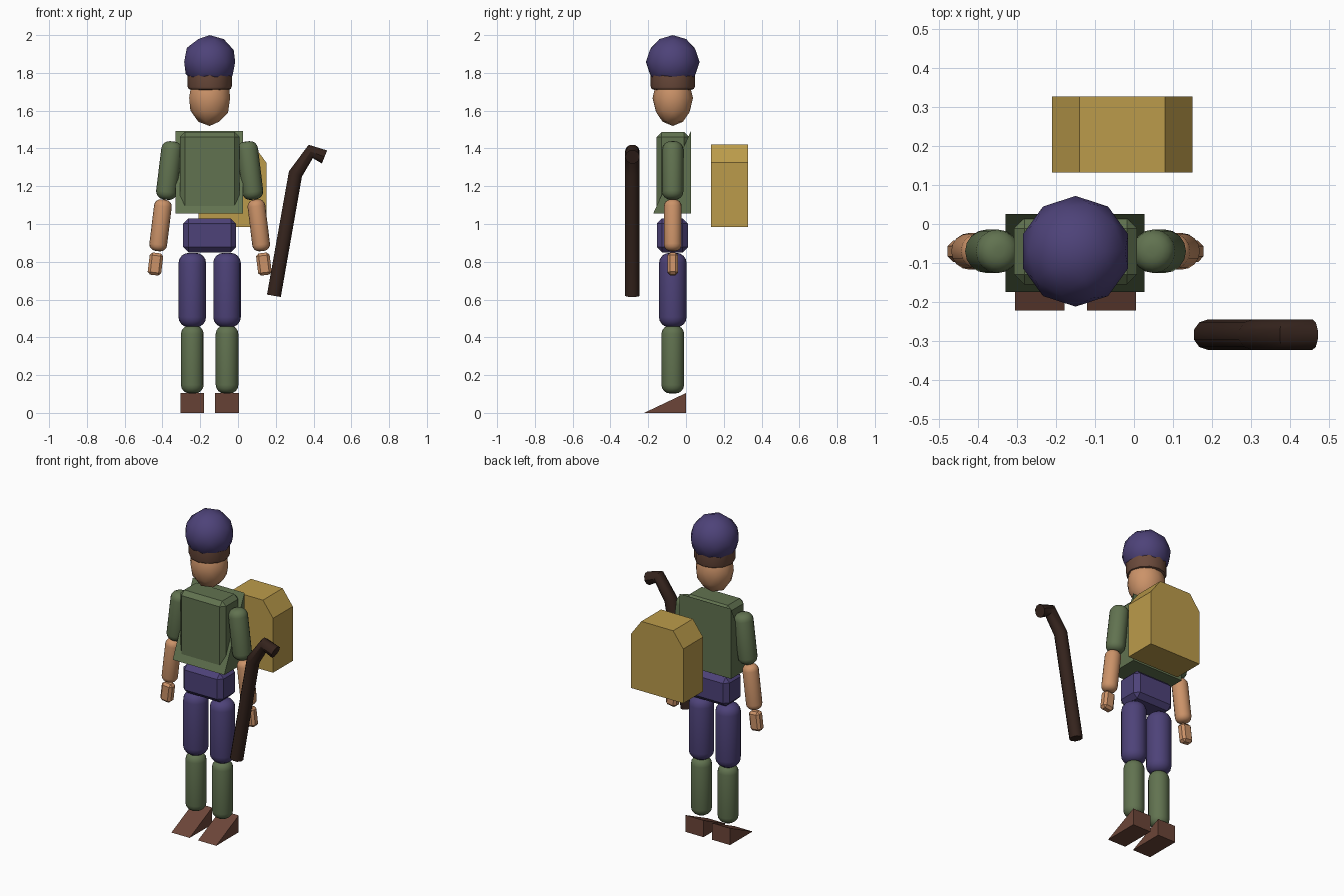
import bpy, bmesh, math
from mathutils import Matrix, Vector

if "Cube" in bpy.data.objects:
    bpy.data.objects.remove(bpy.data.objects["Cube"])

CX, CY = -0.15, -0.07   # body axis


def material(name, rgb):
    m = bpy.data.materials.new(name)
    m.diffuse_color = (*rgb, 1)
    m.use_nodes = True
    m.node_tree.nodes["Principled BSDF"].inputs["Base Color"].default_value = m.diffuse_color
    return m


PURPLE = material("purple", (0.075, 0.055, 0.19))
GREEN = material("green", (0.12, 0.17, 0.08))
SKIN = material("skin", (0.60, 0.29, 0.14))
HAIR = material("hair", (0.15, 0.07, 0.045))
LEATHER = material("leather", (0.15, 0.06, 0.04))
CANVAS = material("canvas", (0.50, 0.33, 0.07))
WOOD = material("wood", (0.035, 0.017, 0.012))


def finish(name, bm, mat, loc=(0, 0, 0), tilt=0.0, smooth=None):
    bmesh.ops.recalc_face_normals(bm, faces=bm.faces[:])
    me = bpy.data.meshes.new(name)
    bm.to_mesh(me)
    bm.free()
    ob = bpy.data.objects.new(name, me)
    bpy.context.collection.objects.link(ob)
    me.materials.append(mat)
    ob.location = loc
    ob.rotation_euler = (0, tilt, 0)
    if smooth:
        bpy.ops.object.select_all(action='DESELECT')
        ob.select_set(True)
        bpy.context.view_layer.objects.active = ob
        bpy.ops.object.shade_smooth_by_angle(angle=math.radians(smooth))
    return ob


def box(name, mat, loc, size, bevel, tilt=0.0):
    bm = bmesh.new()
    bmesh.ops.create_cube(bm, size=1, matrix=Matrix.Diagonal((*size, 1)))
    bmesh.ops.bevel(bm, geom=bm.edges[:], offset=bevel, segments=1, affect='EDGES')
    return finish(name, bm, mat, loc, tilt)


def limb(name, mat, loc, radius, length, tilt=0.0):
    bm = bmesh.new()
    bmesh.ops.create_cone(bm, cap_ends=True, segments=16, radius1=radius,
                          radius2=radius, depth=length)
    rims = [e for e in bm.edges if abs(e.verts[0].co.z - e.verts[1].co.z) < 1e-4]
    bmesh.ops.bevel(bm, geom=rims, offset=radius * 0.75, segments=4,
                    profile=0.5, affect='EDGES')
    return finish(name, bm, mat, loc, tilt, smooth=40)


def prism(name, mat, pts, depth):
    """Extrude a closed 3D outline along the depth vector."""
    bm = bmesh.new()
    f = bm.faces.new([bm.verts.new(p) for p in pts])
    r = bmesh.ops.extrude_face_region(bm, geom=[f])
    vs = [v for v in r['geom'] if isinstance(v, bmesh.types.BMVert)]
    bmesh.ops.translate(bm, verts=vs, vec=depth)
    if not any(len(e.link_faces) == 1 for e in bm.edges):
        return finish(name, bm, mat)
    bmesh.ops.holes_fill(bm, edges=bm.edges[:])
    return finish(name, bm, mat)


def wedge(name, mat, x0, x1, y0, y1, z0, z1):
    return prism(name, mat, [(x0, y0, z0), (x0, y1, z0), (x0, y1, z1)],
                 Vector((x1 - x0, 0, 0)))


# head
bm = bmesh.new()
bmesh.ops.create_icosphere(bm, subdivisions=2, radius=1,
                           matrix=Matrix.Diagonal((0.114, 0.107, 0.148, 1)))
finish("head", bm, SKIN, (CX, CY, 1.667), smooth=40)

# hair band under the cap
bm = bmesh.new()
bmesh.ops.create_cone(bm, cap_ends=True, segments=12, radius1=0.117,
                      radius2=0.117, depth=0.09)
rim = [e for e in bm.edges if e.verts[0].co.z < 0 and e.verts[1].co.z < 0]
bmesh.ops.bevel(bm, geom=rim, offset=0.018, segments=2, profile=0.5, affect='EDGES')
finish("hair", bm, HAIR, (CX, CY, 1.755), smooth=40)

# cap: ball with a flat underside
bm = bmesh.new()
bmesh.ops.create_icosphere(bm, subdivisions=2, radius=0.142)
cut = bmesh.ops.bisect_plane(bm, geom=bm.verts[:] + bm.edges[:] + bm.faces[:],
                             plane_co=(0, 0, -0.083), plane_no=(0, 0, -1),
                             clear_outer=True)
bmesh.ops.holes_fill(bm, edges=[e for e in bm.edges if e.is_boundary])
finish("cap", bm, PURPLE, (CX, CY, 1.858), smooth=40)

# torso, flared coat and hips
box("torso", GREEN, (CX, CY, 1.275), (0.315, 0.17, 0.425), 0.026)
wedge("coat", GREEN, -0.33, 0.027, -0.174, 0.026, 1.055, 1.492)
box("hips", PURPLE, (CX, CY - 0.002, 0.94), (0.28, 0.165, 0.18), 0.028)

# mirrored arms and legs
for side, s in (("right", -1), ("left", 1)):
    t = -s * math.radians(7)
    limb(side + "_upper_arm", GREEN, (CX + s * 0.214, CY, 1.283), 0.056, 0.31, t)
    limb(side + "_forearm", SKIN, (CX + s * 0.260, CY, 0.993), 0.047, 0.275, t)
    box(side + "_hand", SKIN, (CX + s * 0.287, CY, 0.788), (0.072, 0.055, 0.118), 0.014, t)
    x = CX + s * 0.092
    limb(side + "_thigh", PURPLE, (x, CY, 0.65), 0.073, 0.395)
    limb(side + "_shin", GREEN, (x, CY, 0.283), 0.06, 0.36)
    wedge(side + "_shoe", LEATHER, x - 0.063, x + 0.063, -0.222, 0.0, 0.0, 0.105)

# backpack with chamfered top
half = [(0.18, 0.985), (0.18, 1.325), (0.11, 1.42)]
outline = half + [(-x, z) for x, z in reversed(half)]
prism("backpack", CANVAS, [(-0.03 + x, 0.132, z) for x, z in outline],
      Vector((0, 0.195, 0)))

# crooked walking staff
cu = bpy.data.curves.new("staff_path", 'CURVE')
cu.dimensions = '3D'
sp = cu.splines.new('POLY')
path = [(0.19, 0.62), (0.304, 1.265), (0.385, 1.384), (0.458, 1.355)]
sp.points.add(len(path) - 1)
for p, (x, z) in zip(sp.points, path):
    p.co = (x, -0.284, z, 1)
cu.bevel_depth = 0.039
cu.bevel_resolution = 3
cu.use_fill_caps = True
tmp = bpy.data.objects.new("staff_path", cu)
bpy.context.collection.objects.link(tmp)
bpy.context.view_layer.update()
bm = bmesh.new()
bm.from_mesh(tmp.to_mesh())
bmesh.ops.remove_doubles(bm, verts=bm.verts[:], dist=1e-4)
bpy.data.objects.remove(tmp)
finish("staff", bm, WOOD, smooth=40)
